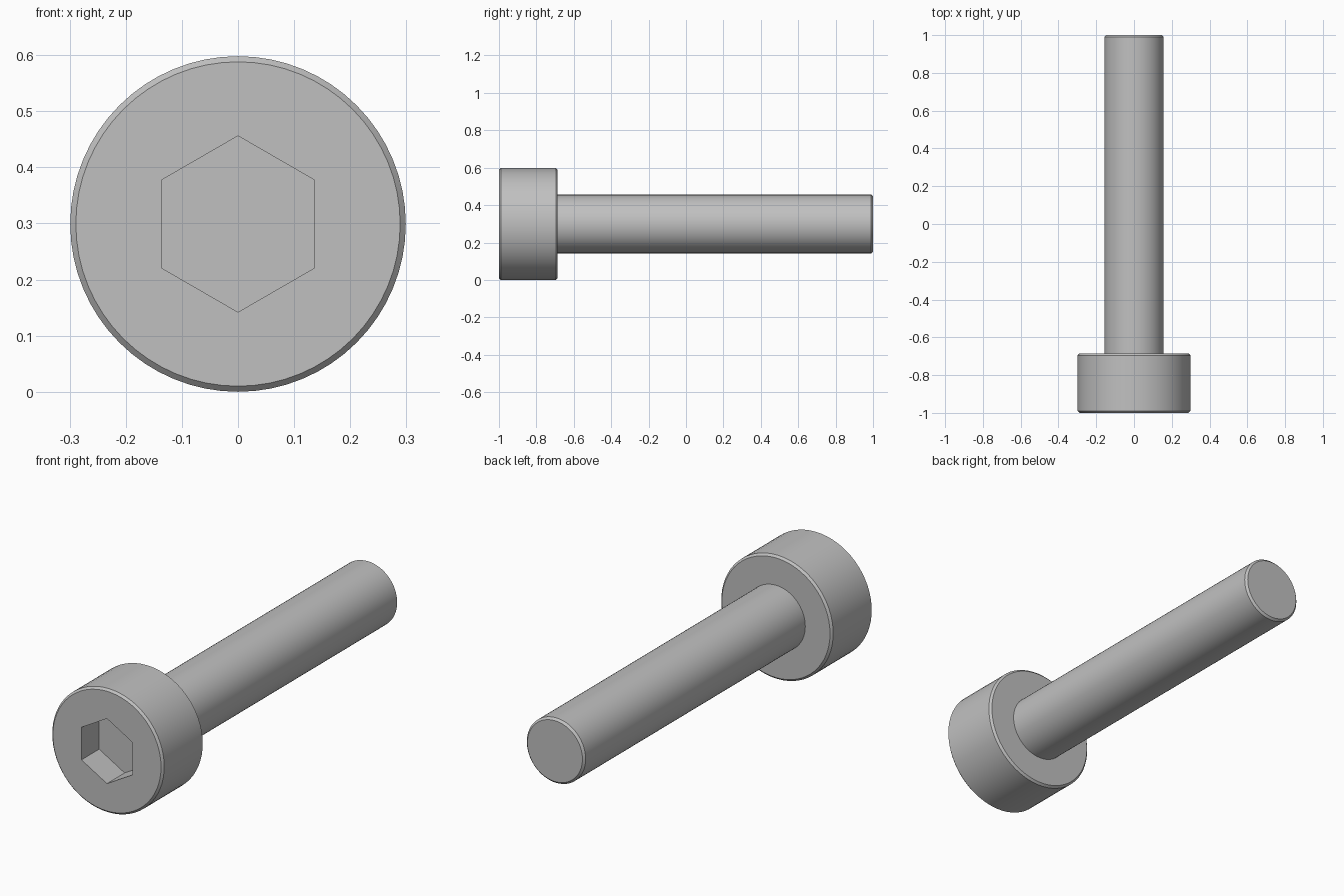
import bpy
import bmesh
from math import sin, cos, tau, radians

default_cube = bpy.data.objects.get("Cube")
if default_cube:
    bpy.data.objects.remove(default_cube, do_unlink=True)

HEAD_R, SHANK_R, CHAMFER = 0.299, 0.157, 0.01
FRONT, HEAD_BACK, TIP = -1.0, -0.686, 1.0
SOCKET_R, SOCKET_DEPTH = 0.157, 0.135

steel = bpy.data.materials.new("steel_grey")
steel.use_nodes = True
colour = (0.53, 0.53, 0.53, 1)
steel.diffuse_color = colour
steel.node_tree.nodes["Principled BSDF"].inputs["Base Color"].default_value = colour


def turned_part(name, profile, sides):
    """Closed solid around the bolt axis from (y, radius) pairs."""
    bm = bmesh.new()
    rings = [[bm.verts.new((r * sin(tau * i / sides), y, HEAD_R + r * cos(tau * i / sides)))
              for i in range(sides)] for y, r in profile]
    for a, b in zip(rings, rings[1:]):
        for i in range(sides):
            j = (i + 1) % sides
            bm.faces.new((a[i], a[j], b[j], b[i]))
    bm.faces.new(rings[0])
    bm.faces.new(rings[-1])
    bmesh.ops.recalc_face_normals(bm, faces=bm.faces)
    mesh = bpy.data.meshes.new(name)
    bm.to_mesh(mesh)
    bm.free()
    mesh.materials.append(steel)
    obj = bpy.data.objects.new(name, mesh)
    bpy.context.collection.objects.link(obj)
    return obj


# Chamfered head and shank turned as one solid
bolt = turned_part("socket_head_bolt", [
    (FRONT, HEAD_R - CHAMFER), (FRONT + CHAMFER, HEAD_R),
    (HEAD_BACK - CHAMFER, HEAD_R), (HEAD_BACK, HEAD_R - CHAMFER),
    (HEAD_BACK, SHANK_R), (TIP - CHAMFER, SHANK_R), (TIP, SHANK_R - CHAMFER),
], 64)

# Hexagonal socket cut into the head
cutter = turned_part("socket_cutter", [
    (FRONT - 0.1, SOCKET_R), (FRONT + SOCKET_DEPTH, SOCKET_R)], 6)
cutter.hide_render = True
cut = bolt.modifiers.new("hex_socket", "BOOLEAN")
cut.operation = "DIFFERENCE"
cut.solver = "EXACT"
cut.object = cutter

bpy.ops.object.select_all(action="DESELECT")
bpy.context.view_layer.objects.active = bolt
bolt.select_set(True)
bpy.ops.object.modifier_apply(modifier=cut.name)
bpy.data.objects.remove(cutter, do_unlink=True)

# Smooth round walls, crisp chamfers and socket
bpy.ops.object.shade_smooth_by_angle(angle=radians(30))
